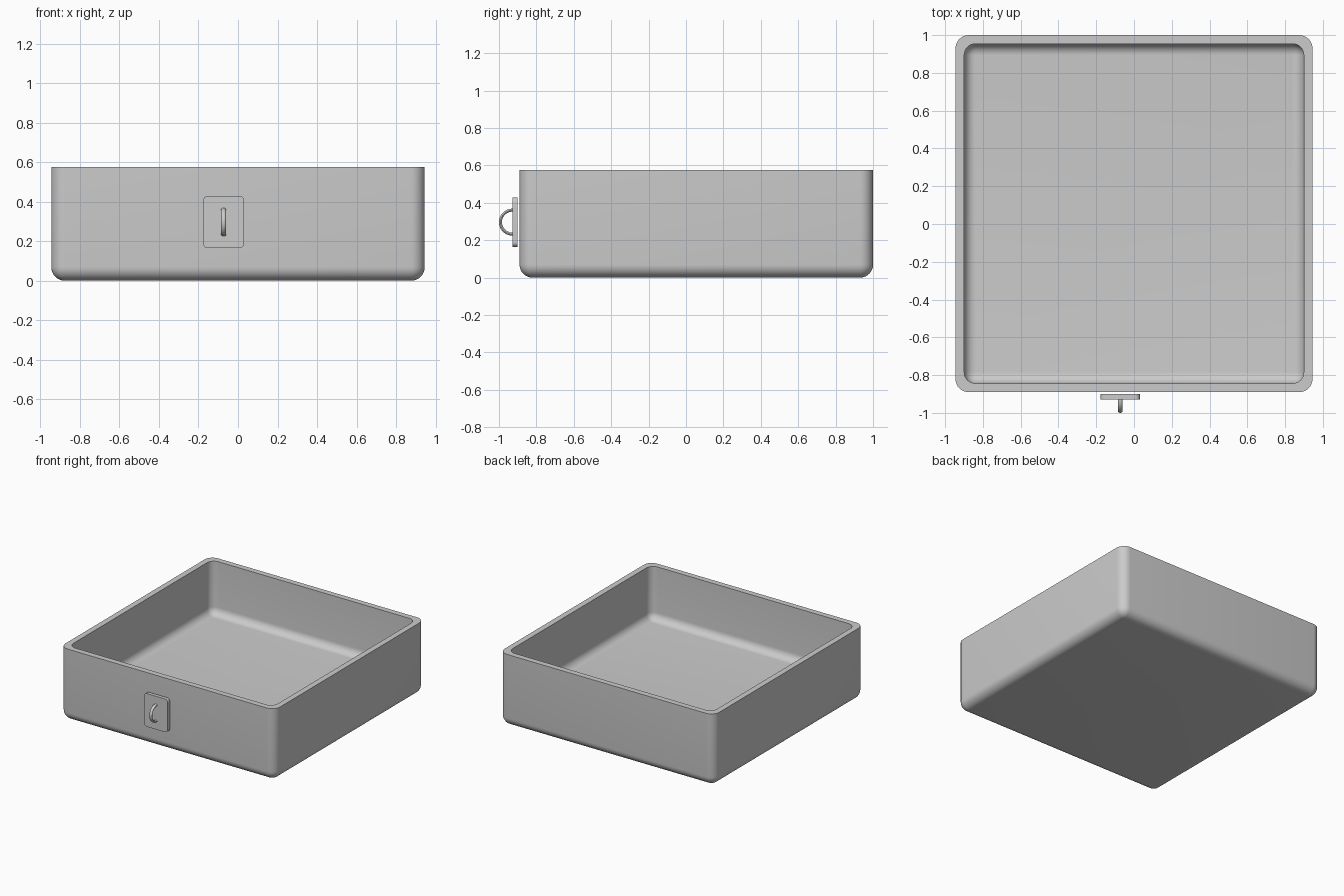
import bpy, bmesh, math

if "Cube" in bpy.data.objects:
    bpy.data.objects.remove(bpy.data.objects["Cube"])


def finish(bm, name):
    bmesh.ops.remove_doubles(bm, verts=bm.verts, dist=1e-5)
    bmesh.ops.recalc_face_normals(bm, faces=bm.faces)
    me = bpy.data.meshes.new(name)
    bm.to_mesh(me)
    bm.free()
    ob = bpy.data.objects.new(name, me)
    bpy.context.collection.objects.link(ob)
    bpy.ops.object.select_all(action='DESELECT')
    ob.select_set(True)
    bpy.context.view_layer.objects.active = ob
    bpy.ops.object.shade_smooth_by_angle(angle=math.radians(30))
    return ob


def rounded_rect(half_x, half_y, radius, steps=8):
    """2D outline, counter-clockwise, same point count for every size."""
    pts = []
    for k, (sx, sy) in enumerate(((1, 1), (-1, 1), (-1, -1), (1, -1))):
        for i in range(steps + 1):
            a = (k + i / steps) * math.pi / 2
            pts.append((sx * (half_x - radius) + radius * math.cos(a),
                        sy * (half_y - radius) + radius * math.sin(a)))
    return pts


def skin(bm, rings):
    """Join successive rings of points with quads and cap both ends."""
    loops = [[bm.verts.new(p) for p in ring] for ring in rings]
    n = len(loops[0])
    for a, b in zip(loops, loops[1:]):
        for i in range(n):
            j = (i + 1) % n
            bm.faces.new((a[i], a[j], b[j], b[i]))
    bm.faces.new(loops[0][::-1])
    bm.faces.new(loops[-1])


# Tray: outer wall, flat rim, inner wall and raised floor as one skin
TOP, WALL, FLOOR, R_OUT, R_IN = 0.575, 0.046, 0.152, 0.07, 0.06
HX, HY, CY = 0.945, 0.945, 0.055


def ring(inset, radius, z):
    return [(x, y + CY, z) for x, y in rounded_rect(HX - inset, HY - inset, radius)]


def fillet(base, r, z):
    """Rings from the floor up to the wall around a rounded bottom edge."""
    out = []
    for i in range(9):
        a = i / 8 * math.pi / 2
        d = r * (1 - math.sin(a))
        out.append(ring(base + d, max(r - d, 0.0005), z + r * (1 - math.cos(a))))
    return out


bm = bmesh.new()
outer = fillet(0, R_OUT, 0) + [ring(0, R_OUT, TOP)]
inner = fillet(WALL, R_IN, FLOOR) + [ring(WALL, R_IN, TOP)]
skin(bm, outer + inner[::-1])
finish(bm, "tray")

# Handle plate: rounded corners, floating just in front of the tray
CX, CZ, PLATE_Y = -0.073, 0.297, -0.928
bm = bmesh.new()
outline = rounded_rect(0.104, 0.132, 0.025)
skin(bm, [[(CX + x, y, CZ + z) for x, z in outline] for y in (PLATE_Y, -0.9)])
finish(bm, "handle_plate")

# Handle: slim half ring arching forward from the plate
MAJOR, THICK, WIDE = 0.064, 0.008, 0.012
bm = bmesh.new()
arc = []
for i in range(25):
    a = math.pi * (i / 24 - 0.5)
    section = []
    for k in range(16):
        t = k / 16 * math.tau
        r = MAJOR + THICK * math.cos(t)
        section.append((CX + WIDE * math.sin(t), PLATE_Y - r * math.cos(a), CZ + r * math.sin(a)))
    arc.append(section)
skin(bm, arc)
finish(bm, "handle_ring")
